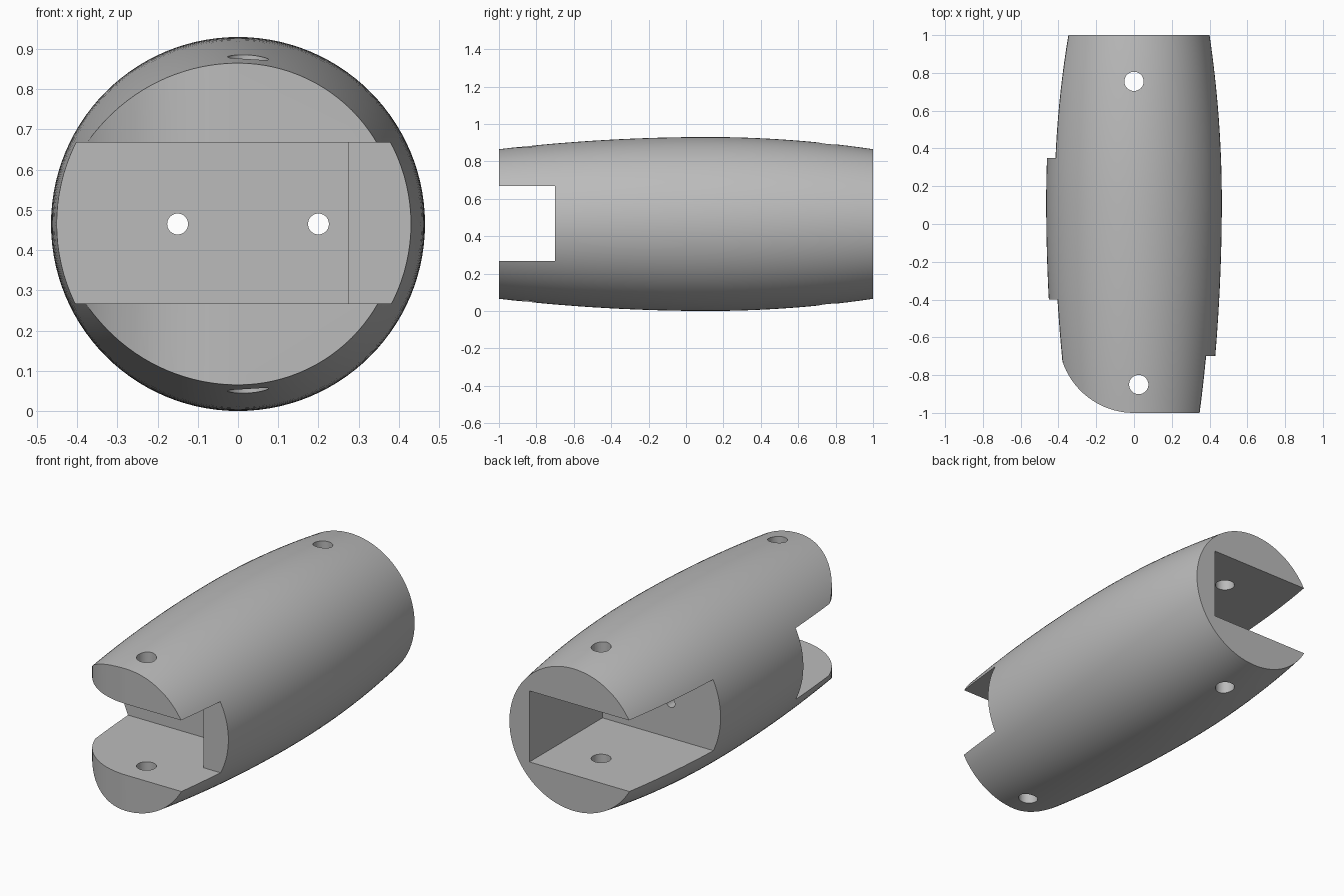
import bpy, bmesh, math
from mathutils import Matrix

if "Cube" in bpy.data.objects:
    bpy.data.objects.remove(bpy.data.objects["Cube"])

CZ = 0.465          # height of the barrel axis
SLOT = (0.267, 0.667)  # slot floor and ceiling
WALL = 0.275        # inner side wall of both slots

grey = bpy.data.materials.new("grey")
grey.diffuse_color = (0.5, 0.5, 0.5, 1)
grey.use_nodes = True
grey.node_tree.nodes["Principled BSDF"].inputs["Base Color"].default_value = grey.diffuse_color


def make_object(name, bm):
    bmesh.ops.recalc_face_normals(bm, faces=bm.faces)
    mesh = bpy.data.meshes.new(name)
    bm.to_mesh(mesh)
    bm.free()
    mesh.materials.append(grey)
    obj = bpy.data.objects.new(name, mesh)
    bpy.context.collection.objects.link(obj)
    return obj


def prism(name, outline, z0, z1):
    bm = bmesh.new()
    face = bm.faces.new([bm.verts.new((x, y, z0)) for x, y in outline])
    ext = bmesh.ops.extrude_face_region(bm, geom=[face])
    verts = [g for g in ext["geom"] if isinstance(g, bmesh.types.BMVert)]
    bmesh.ops.translate(bm, verts=verts, vec=(0, 0, z1 - z0))
    return make_object(name, bm)


def drill(name, centre, radius, length, along_y=False):
    bm = bmesh.new()
    rot = Matrix.Rotation(math.pi / 2, 4, 'X') if along_y else Matrix()
    bmesh.ops.create_cone(bm, cap_ends=True, segments=40, radius1=radius, radius2=radius,
                          depth=length, matrix=Matrix.Translation(centre) @ rot)
    return make_object(name, bm)


def barrel_radius(y):
    half = 1.12 if y < 0.12 else 0.88
    return 0.465 - 0.065 * ((y - 0.12) / half) ** 2


# Barrel: bulging body of revolution along y
bm = bmesh.new()
SEG, STEPS = 112, 28
rings = []
for i in range(STEPS + 1):
    y = -1 + 2 * i / STEPS
    r = barrel_radius(y)
    rings.append([bm.verts.new((r * math.cos(2 * math.pi * k / SEG), y,
                                CZ + r * math.sin(2 * math.pi * k / SEG)))
                  for k in range(SEG)])
for a, b in zip(rings, rings[1:]):
    for k in range(SEG):
        n = (k + 1) % SEG
        bm.faces.new((a[k], a[n], b[n], b[k]))
bm.faces.new(rings[0])
bm.faces.new(rings[-1])
barrel = make_object("barrel_housing", bm)

# Slots: stepped one at the front, one open to the left at the back
front_slot = [(-0.7, -1.2), (0.7, -1.2), (0.7, -0.7), (WALL, -0.7), (WALL, -0.4), (-0.7, -0.4)]
back_slot = [(-0.7, 0.35), (WALL, 0.35), (WALL, 1.2), (-0.7, 1.2)]
# Rounded front left corner of both tongues
arc = [(-0.4 * math.sin(t), -0.6 - 0.4 * math.cos(t))
       for t in (math.pi / 2 * i / 24 for i in range(25))]
corner = [(0, -1.2)] + arc + [(-0.7, -0.6), (-0.7, -1.2)]

cutters = [
    prism("front_slot_cutter", front_slot, *SLOT),
    prism("back_slot_cutter", back_slot, *SLOT),
    prism("corner_cutter", corner, -0.2, 1.2),
    # Vertical pin holes
    drill("front_pin_cutter", (0.025, -0.85, CZ), 0.051, 1.4),
    drill("back_pin_cutter", (0, 0.755, CZ), 0.051, 1.4),
    # Small holes through the central web
    drill("left_web_cutter", (-0.15, -0.025, CZ), 0.026, 0.95, True),
    drill("right_web_cutter", (0.2, -0.025, CZ), 0.026, 0.95, True),
]

bpy.context.view_layer.objects.active = barrel
barrel.select_set(True)
for cutter in cutters:
    mod = barrel.modifiers.new(cutter.name, 'BOOLEAN')
    mod.operation = 'DIFFERENCE'
    mod.solver = 'EXACT'
    mod.object = cutter
    bpy.ops.object.modifier_apply(modifier=mod.name)
    bpy.data.objects.remove(cutter)

bpy.ops.object.shade_smooth_by_angle(angle=math.radians(25))
